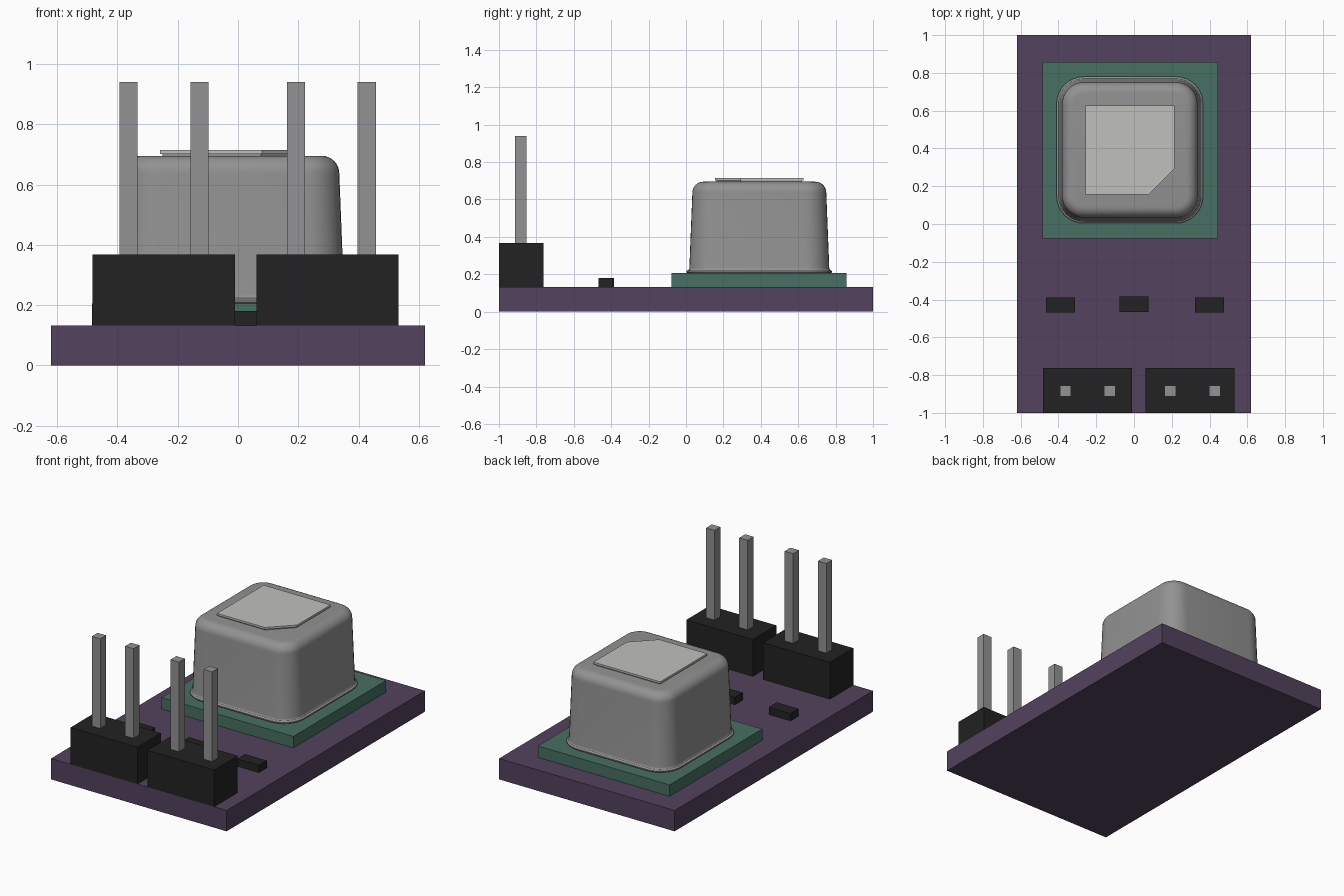
import bpy, bmesh, math

if "Cube" in bpy.data.objects:
    bpy.data.objects.remove(bpy.data.objects["Cube"])


def material(name, srgb):
    m = bpy.data.materials.new(name)
    lin = [((c / 255 + 0.055) / 1.055) ** 2.4 for c in srgb]
    m.diffuse_color = (*lin, 1)
    m.use_nodes = True
    m.node_tree.nodes["Principled BSDF"].inputs["Base Color"].default_value = m.diffuse_color
    return m


PURPLE = material("purple board", (83, 66, 93))
GREEN = material("green board", (71, 112, 97))
BLACK = material("black plastic", (34, 34, 34))
METAL = material("grey metal", (146, 146, 146))
CERAMIC = material("pale ceramic", (192, 192, 187))


def loft(name, rings, mat, smooth=False):
    """Skin a stack of equal-length point loops and cap both ends."""
    bm = bmesh.new()
    loops = [[bm.verts.new(p) for p in ring] for ring in rings]
    n = len(loops[0])
    for a, b in zip(loops, loops[1:]):
        for i in range(n):
            j = (i + 1) % n
            bm.faces.new((a[i], a[j], b[j], b[i]))
    bm.faces.new(loops[0][::-1])
    bm.faces.new(loops[-1])
    bmesh.ops.recalc_face_normals(bm, faces=bm.faces)
    mesh = bpy.data.meshes.new(name)
    bm.to_mesh(mesh)
    bm.free()
    mesh.materials.append(mat)
    ob = bpy.data.objects.new(name, mesh)
    bpy.context.collection.objects.link(ob)
    if smooth:
        bpy.ops.object.select_all(action='DESELECT')
        ob.select_set(True)
        bpy.context.view_layer.objects.active = ob
        bpy.ops.object.shade_smooth_by_angle(angle=math.radians(35))
    return ob


def prism(name, outline, z0, z1, mat):
    return loft(name, [[(x, y, z) for x, y in outline] for z in (z0, z1)], mat)


def box(name, x0, x1, y0, y1, z0, z1, mat):
    return prism(name, [(x0, y0), (x1, y0), (x1, y1), (x0, y1)], z0, z1, mat)


def rounded_square(cx, cy, half, radius, z, seg=8):
    pts = []
    for k, (sx, sy) in enumerate(((1, 1), (-1, 1), (-1, -1), (1, -1))):
        for i in range(seg + 1):
            a = math.pi / 2 * (k + i / seg)
            pts.append((cx + sx * (half - radius) + radius * math.cos(a),
                        cy + sy * (half - radius) + radius * math.sin(a), z))
    return pts


TOP = 0.133  # upper face of the main board

# Boards
box("main_board", -0.62, 0.62, -1, 1, 0, TOP, PURPLE)
box("sensor_board", -0.485, 0.445, -0.077, 0.858, TOP, 0.206, GREEN)

# Pin headers, each with two pins
for side, x0, x1, pins in (("left", -0.482, -0.01, (-0.363, -0.128)),
                           ("right", 0.062, 0.532, (0.192, 0.427))):
    box(f"{side}_header", x0, x1, -1, -0.763, TOP, 0.368, BLACK)
    for i, px in enumerate(pins):
        box(f"{side}_pin_{i + 1}", px - 0.03, px + 0.03, -0.913, -0.854,
            0.36, 0.94, METAL)

# Small surface-mounted chips
for i, (cx, cy) in enumerate(((-0.389, -0.429), (0.001, -0.425), (0.399, -0.429))):
    box(f"chip_{i + 1}", cx - 0.077, cx + 0.077, cy - 0.04, cy + 0.04, TOP, 0.18, BLACK)

# Metal housing: flange, tapered wall and rounded shoulder
CX, CY = -0.022, 0.392
profile = [(0.383, 0.206), (0.388, 0.211), (0.388, 0.217), (0.383, 0.222),
           (0.379, 0.223), (0.375, 0.228), (0.374, 0.235), (0.358, 0.637)]
for i in range(1, 9):
    a = math.pi / 2 * i / 8
    profile.append((0.300 + 0.058 * math.cos(a), 0.637 + 0.058 * math.sin(a)))
loft("sensor_housing",
     [rounded_square(CX, CY, h, max(0.05, 0.13 - (0.374 - h)), z) for h, z in profile],
     METAL, smooth=True)


# Window with one clipped corner, on a slightly smaller seat
def clipped(inset):
    x0, x1, y0, y1 = -0.258 + inset, 0.214 - inset, 0.156 + inset, 0.628 - inset
    c = 0.135 - inset * 0.6
    return [(x0, y0), (x1 - c, y0), (x1, y0 + c), (x1, y1), (x0, y1)]


prism("window_seat", clipped(0.008), 0.69, 0.702, METAL)
prism("window", clipped(0), 0.702, 0.715, CERAMIC)
